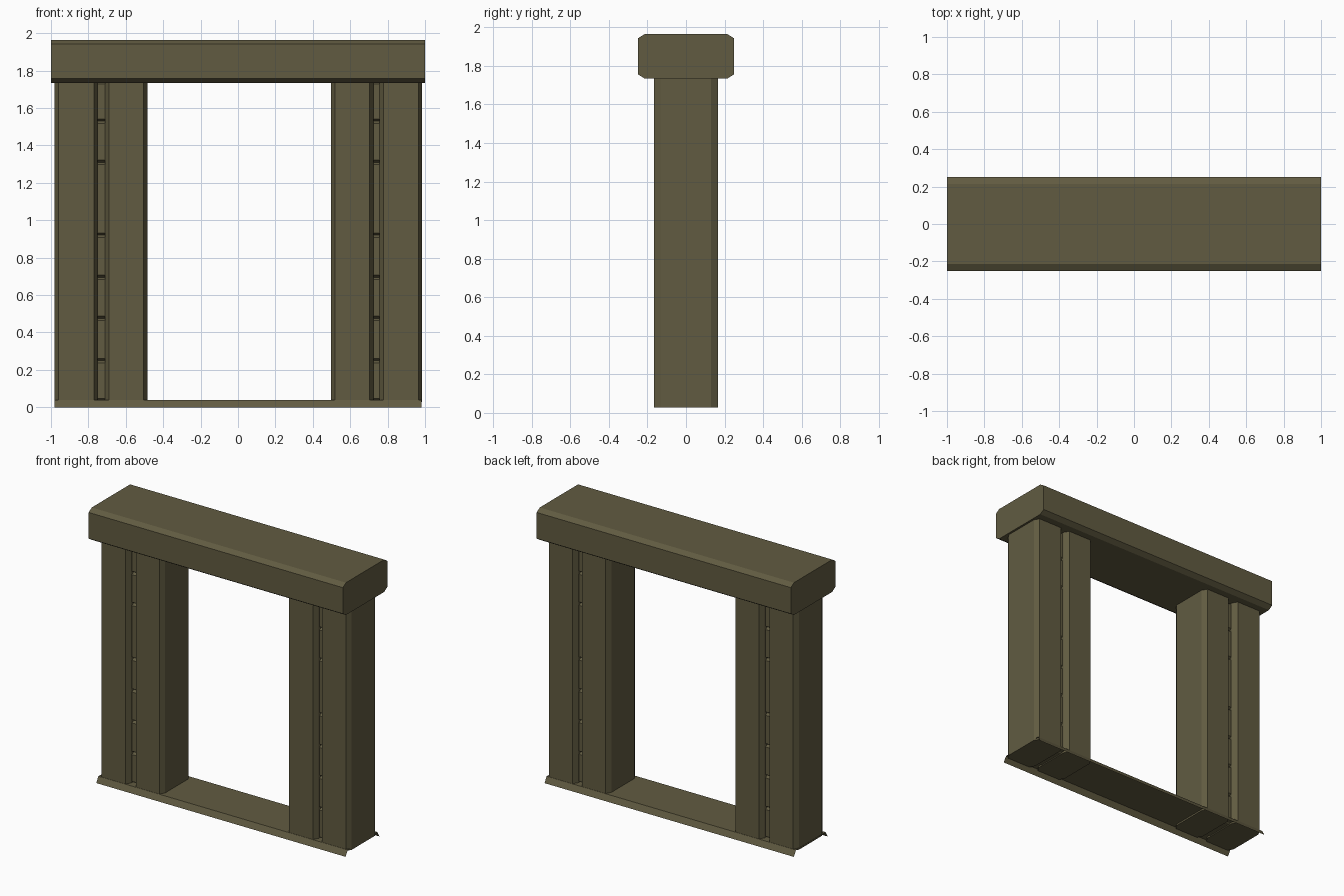
import bpy, bmesh
from mathutils import Vector

if "Cube" in bpy.data.objects:
    bpy.data.objects.remove(bpy.data.objects["Cube"])

olive = bpy.data.materials.new("olive_stone")
olive.diffuse_color = (0.120, 0.105, 0.053, 1)
olive.use_nodes = True
olive.node_tree.nodes["Principled BSDF"].inputs["Base Color"].default_value = olive.diffuse_color


def finish(name, bm):
    mesh = bpy.data.meshes.new(name)
    bm.to_mesh(mesh)
    bm.free()
    mesh.materials.append(olive)
    obj = bpy.data.objects.new(name, mesh)
    bpy.context.collection.objects.link(obj)
    return obj


def octagon(u0, u1, v0, v1, cu, cv):
    """Rectangle with its four corners cut."""
    return [(u0 + cu, v0), (u1 - cu, v0), (u1, v0 + cv), (u1, v1 - cv),
            (u1 - cu, v1), (u0 + cu, v1), (u0, v1 - cv), (u0, v0 + cv)]


def prism(name, profile, axis, start, end):
    """Extrude a profile along x (profile in y,z) or z (profile in x,y)."""
    bm = bmesh.new()
    if axis == 'x':
        pts, step = [(start, u, v) for u, v in profile], Vector((end - start, 0, 0))
    else:
        pts, step = [(u, v, start) for u, v in profile], Vector((0, 0, end - start))
    face = bm.faces.new([bm.verts.new(p) for p in pts])
    ext = bmesh.ops.extrude_face_region(bm, geom=[face], use_keep_orig=True)
    verts = [g for g in ext["geom"] if isinstance(g, bmesh.types.BMVert)]
    bmesh.ops.translate(bm, vec=step, verts=verts)
    bmesh.ops.recalc_face_normals(bm, faces=bm.faces)
    return finish(name, bm)


# lintel across the top
prism("lintel", octagon(-0.25, 0.25, 1.735, 1.965, 0.035, 0.022), 'x', -1, 1)

# four chamfered posts in two pairs
posts = {"left_outer_post": (-0.98, -0.75), "left_inner_post": (-0.71, -0.483),
         "right_inner_post": (0.497, 0.725), "right_outer_post": (0.757, 0.985)}
for name, (x0, x1) in posts.items():
    prism(name, octagon(x0, x1, -0.165, 0.165, 0.021, 0.035), 'z', 0.028, 1.745)

# stacked infill blocks in the slot between each pair
levels = [0.035, 0.25, 0.475, 0.695, 0.92, 1.31, 1.53, 1.74]
for side, x0, x1 in (("left", -0.77, -0.69), ("right", 0.705, 0.78)):
    for i, (z0, z1) in enumerate(zip(levels, levels[1:])):
        prism(f"{side}_infill_block_{i + 1}",
              octagon(-0.12, 0.12, z0, z1, 0.02, 0.012), 'x', x0, x1)

# thin threshold sheet with sloped front and back lips, open at the ends
bm = bmesh.new()
rows = [[bm.verts.new((x, y, z)) for x in (-0.982, 0.98)]
        for y, z in ((-0.19, 0), (-0.167, 0.04), (0.167, 0.04), (0.19, 0))]
for a, b in zip(rows, rows[1:]):
    bm.faces.new((a[0], a[1], b[1], b[0]))
finish("threshold", bm)
